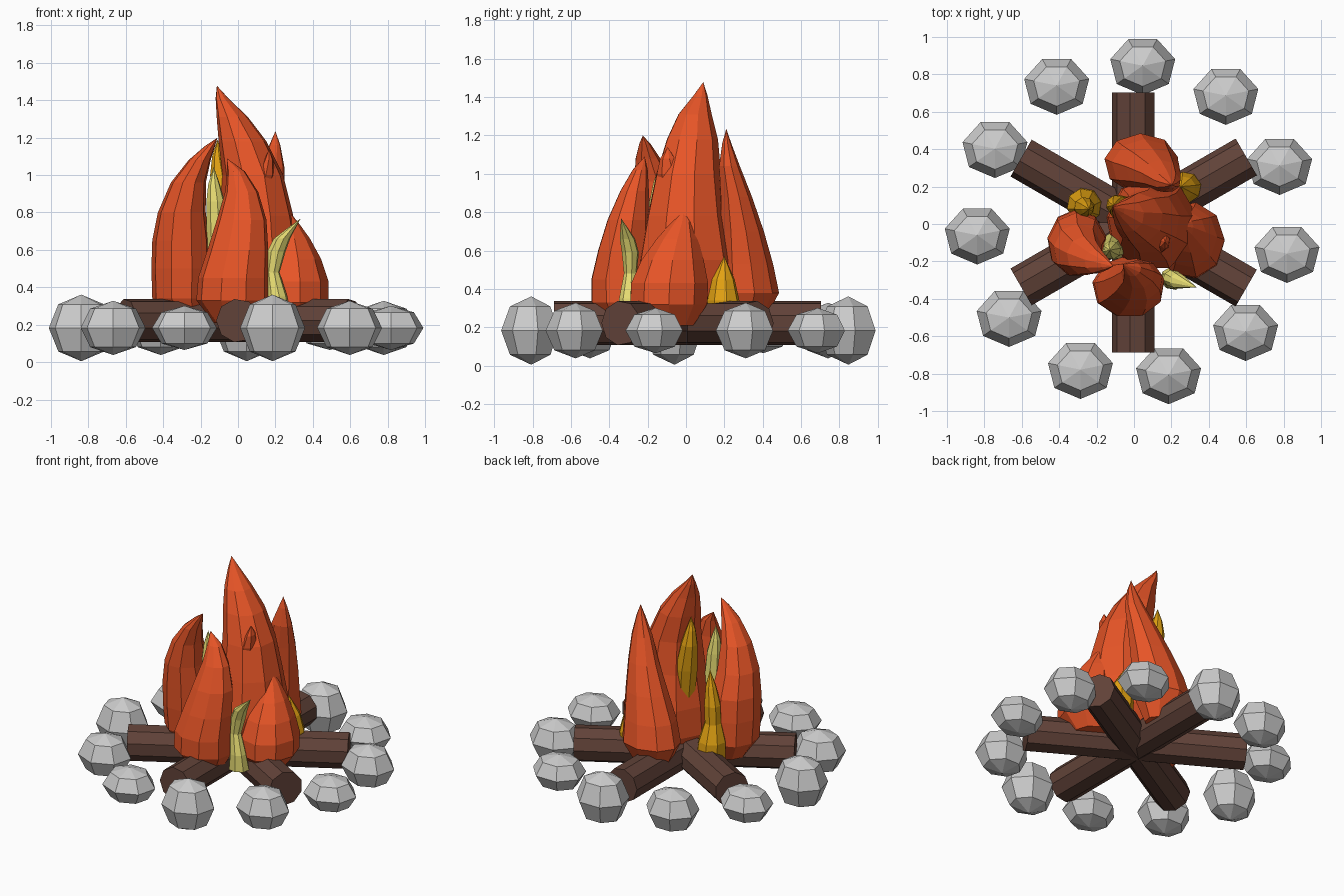
import bpy, bmesh, math
from mathutils import Matrix, Vector


def material(name, rgb):
    m = bpy.data.materials.new(name)
    m.diffuse_color = (*rgb, 1)
    return m


BARK = material("bark", (0.12, 0.055, 0.04))
ORANGE = material("orange", (0.80, 0.09, 0.02))
AMBER = material("amber", (0.76, 0.36, 0.006))
PALE = material("pale_yellow", (0.80, 0.72, 0.17))


def add_object(name, bm, mat=None):
    bmesh.ops.recalc_face_normals(bm, faces=bm.faces)
    me = bpy.data.meshes.new(name)
    bm.to_mesh(me)
    bm.free()
    if mat:
        me.materials.append(mat)
    ob = bpy.data.objects.new(name, me)
    bpy.context.collection.objects.link(ob)
    return ob


def loft(name, rings, sides, mat=None, start=0.0, tip=None, base_point=None):
    """Skin horizontal rings (x, y, z, rx, ry); close with points or flat caps."""
    bm = bmesh.new()
    loops = []
    for x, y, z, rx, ry in rings:
        loops.append([bm.verts.new((x + rx * math.cos(start + math.tau * k / sides),
                                    y + ry * math.sin(start + math.tau * k / sides), z))
                      for k in range(sides)])
    for a, b in zip(loops, loops[1:]):
        for k in range(sides):
            n = (k + 1) % sides
            bm.faces.new((a[k], a[n], b[n], b[k]))
    for loop, point in ((loops[0], base_point), (loops[-1], tip)):
        if point is None:
            bm.faces.new(loop)
        else:
            p = bm.verts.new(point)
            for k in range(sides):
                bm.faces.new((loop[k], loop[(k + 1) % sides], p))
    return add_object(name, bm, mat)


# Ring of eleven seven-sided stones, all the same width but of varying height
T, M, S = 0.178, 0.145, 0.118
for i, h in enumerate((T, S, M, S, M, T, S, M, T, S, M)):
    a = math.radians(86.6) - i * math.tau / 11
    x, y, z = 0.838 * math.cos(a) - 0.003, 0.838 * math.sin(a) + 0.010, 0.183
    q = math.sqrt(0.5)
    loft(f"stone_{i + 1}",
         [(x, y, z + h * c, 0.178 * r, 0.157 * r) for c, r in ((-q, q), (0, 1), (q, q))],
         7, start=-math.pi / 2, tip=(x, y, z + h), base_point=(x, y, z - h))

# Three logs crossing at the centre
for i in range(3):
    bm = bmesh.new()
    turn = (Matrix.Translation((0, 0.008, 0.222))
            @ Matrix.Rotation(math.radians(30 + 60 * i), 4, 'Z')
            @ Matrix.Rotation(math.pi / 2, 4, 'Y'))
    bmesh.ops.create_cone(bm, cap_ends=True, segments=9, radius1=0.117, radius2=0.117,
                          depth=1.39, matrix=turn)
    add_object(f"log_{i + 1}", bm, BARK)


# Flame tongues: (x, y, z, radius) from base up, then the tip; y_scale flattens a tongue
def flame(name, mat, path, tip, y_scale=1.0, sides=9, start=0.2):
    rings = [(x, y, z, r, r * y_scale) for x, y, z, r in path]
    return loft(name, rings, sides, mat, start, tip)


flame("main_flame", ORANGE, [
    (0.08, 0.0, 0.22, 0.15), (0.09, 0.0, 0.36, 0.24), (0.10, 0.0, 0.55, 0.24),
    (0.10, 0.0, 0.78, 0.20), (0.08, 0.01, 1.0, 0.165), (0.025, 0.03, 1.18, 0.13),
    (-0.03, 0.045, 1.31, 0.085), (-0.085, 0.075, 1.41, 0.035)], (-0.113, 0.09, 1.478), 1.05)

flame("left_flame", ORANGE, [
    (-0.28, -0.09, 0.22, 0.10), (-0.305, -0.09, 0.34, 0.155), (-0.305, -0.10, 0.50, 0.16),
    (-0.305, -0.11, 0.65, 0.155), (-0.30, -0.14, 0.80, 0.13), (-0.265, -0.17, 0.96, 0.095),
    (-0.205, -0.20, 1.08, 0.06), (-0.15, -0.215, 1.155, 0.028)], (-0.11, -0.225, 1.20), 1.1)

flame("front_flame", ORANGE, [
    (-0.02, -0.32, 0.21, 0.11), (-0.03, -0.335, 0.33, 0.195), (-0.025, -0.34, 0.45, 0.19),
    (0.0, -0.325, 0.60, 0.165), (0.02, -0.30, 0.76, 0.135), (0.02, -0.27, 0.91, 0.09),
    (-0.01, -0.24, 1.02, 0.048)], (-0.06, -0.215, 1.09), 0.85)

flame("right_flame", ORANGE, [
    (0.29, -0.08, 0.21, 0.11), (0.30, -0.09, 0.32, 0.185), (0.30, -0.085, 0.43, 0.185),
    (0.295, -0.07, 0.55, 0.15), (0.285, -0.045, 0.66, 0.10), (0.27, -0.02, 0.75, 0.05)],
    (0.26, -0.01, 0.82), 1.1, start=0.0)

flame("back_flame", ORANGE, [
    (0.04, 0.31, 0.21, 0.11), (0.04, 0.325, 0.38, 0.20), (0.06, 0.31, 0.53, 0.18),
    (0.10, 0.29, 0.70, 0.145), (0.145, 0.26, 0.88, 0.105), (0.18, 0.225, 1.04, 0.07),
    (0.197, 0.212, 1.16, 0.03)], (0.20, 0.21, 1.235), 0.8)

# Small orange tip poking through the main flame
flame("flame_nub", ORANGE, [
    (0.10, -0.05, 0.85, 0.05), (0.15, -0.08, 1.0, 0.045), (0.165, -0.095, 1.08, 0.025)],
    (0.166, -0.095, 1.14), 1.6, 7)

# Amber tongues
flame("amber_left", AMBER, [
    (-0.26, 0.10, 0.25, 0.10), (-0.27, 0.10, 0.38, 0.09), (-0.27, 0.09, 0.50, 0.055),
    (-0.265, 0.09, 0.62, 0.055), (-0.25, 0.085, 0.74, 0.035)], (-0.24, 0.08, 0.85), 1.0, 8)
flame("amber_right", AMBER, [
    (0.27, 0.19, 0.25, 0.08), (0.275, 0.195, 0.34, 0.085), (0.27, 0.195, 0.45, 0.06)],
    (0.25, 0.20, 0.57), 1.0, 8)
flame("amber_inner", AMBER, [
    (-0.03, 0.06, 0.60, 0.07), (-0.06, 0.08, 0.82, 0.075), (-0.095, 0.10, 1.0, 0.055),
    (-0.107, 0.10, 1.10, 0.032)], (-0.11, 0.10, 1.19), 1.0, 8)

# Pale yellow tongues
flame("pale_front", PALE, [
    (0.21, -0.29, 0.24, 0.07), (0.21, -0.30, 0.35, 0.055), (0.185, -0.29, 0.48, 0.038),
    (0.205, -0.29, 0.59, 0.05), (0.235, -0.305, 0.66, 0.045), (0.28, -0.32, 0.71, 0.025)],
    (0.335, -0.338, 0.768), 0.9, 8)
flame("pale_inner", PALE, [
    (-0.10, -0.11, 0.25, 0.08), (-0.10, -0.12, 0.50, 0.065), (-0.115, -0.135, 0.73, 0.055),
    (-0.12, -0.14, 0.86, 0.05), (-0.128, -0.14, 0.95, 0.032)], (-0.13, -0.14, 1.045), 1.0, 8)
